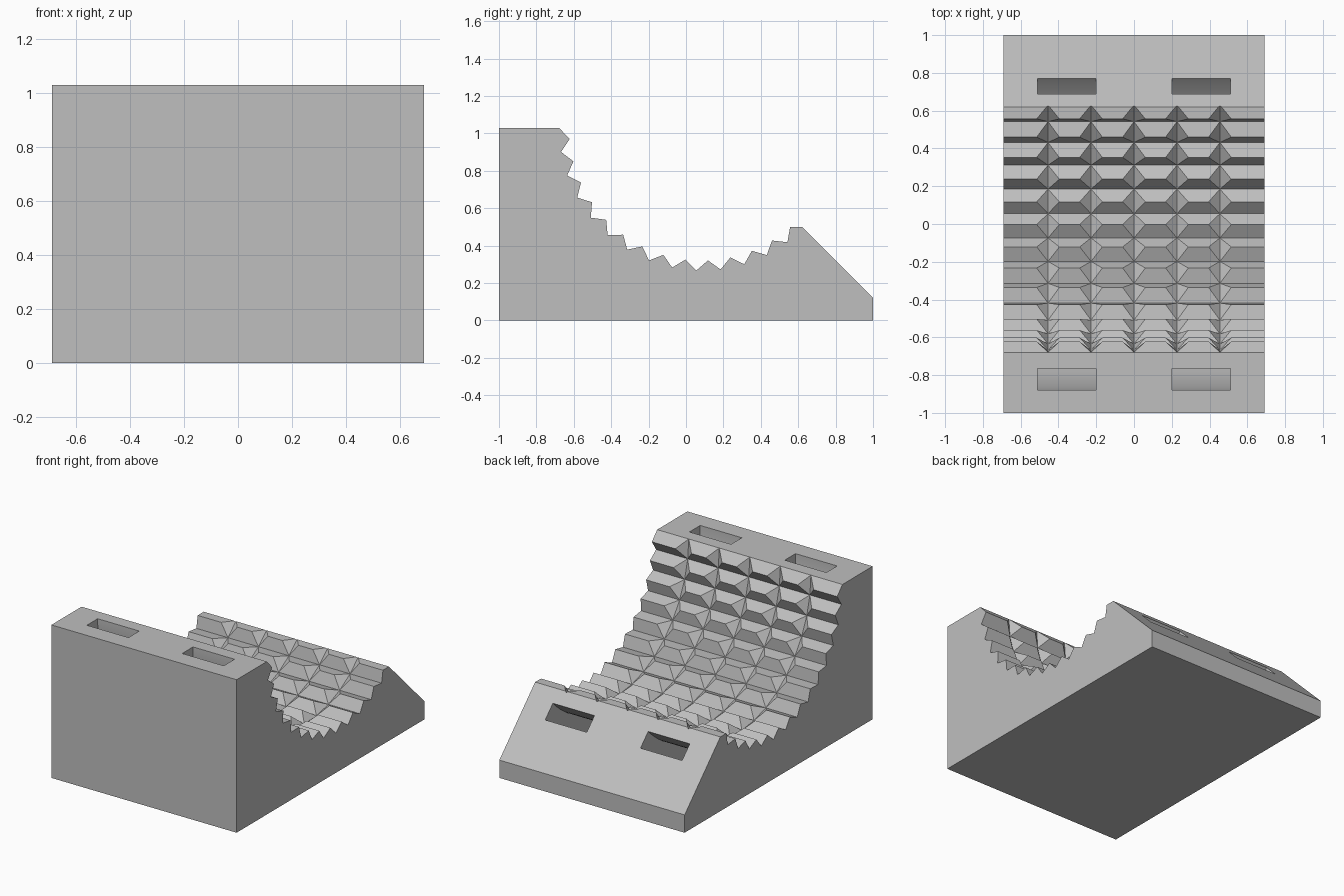
import bpy, bmesh, math

if "Cube" in bpy.data.objects:
    bpy.data.objects.remove(bpy.data.objects["Cube"])

HALF = 0.69                      # half width of the block
CY, CZ = 0.085, 1.03             # centre of the cradle arc
R_VALLEY, R_PEAK = 0.764, 0.71
STEP = 9.75                      # degrees between teeth
TEETH = 14
GROOVES = [-0.455, -0.2275, 0.0, 0.2275, 0.455]
GROOVE_HALF = 0.06

grey = bpy.data.materials.new("light_grey")
grey.diffuse_color = (0.52, 0.52, 0.52, 1)
grey.use_nodes = True
grey.node_tree.nodes["Principled BSDF"].inputs["Base Color"].default_value = grey.diffuse_color


def arc(radius, degrees):
    a = math.radians(degrees)
    return CY + radius * math.cos(a), CZ + radius * math.sin(a)


def make_object(name, bm):
    bmesh.ops.remove_doubles(bm, verts=bm.verts[:], dist=1e-5)
    bmesh.ops.recalc_face_normals(bm, faces=bm.faces[:])
    mesh = bpy.data.meshes.new(name)
    bm.to_mesh(mesh)
    bm.free()
    mesh.materials.append(grey)
    obj = bpy.data.objects.new(name, mesh)
    bpy.context.collection.objects.link(obj)
    return obj


# Block with a toothed cradle, the ridges notched by crosswise grooves
bm = bmesh.new()
cache = {}


def vert(x, p):
    key = (round(x, 4), round(p[0], 4), round(p[1], 4))
    if key not in cache:
        cache[key] = bm.verts.new((x, p[0], p[1]))
    return cache[key]


def face(*points):
    bm.faces.new([vert(x, p) for x, p in points])


valleys = [arc(R_VALLEY, 180 + STEP * i) for i in range(TEETH)]
peaks = [arc(R_PEAK, 180 + STEP * (i + 0.5)) for i in range(TEETH)]
lip, apex = (0.62, 0.50), (0.626, 0.494)
bounds = [-HALF] + GROOVES + [HALF]


def row_spans(inset):
    """Left and right ends of each ridge piece between the grooves."""
    last = len(bounds) - 2
    return [(bounds[i] + (inset if i > 0 else 0),
             bounds[i + 1] - (inset if i < last else 0)) for i in range(last + 1)]


valley_spans, peak_spans, lip_spans = (row_spans(d) for d in (0, GROOVE_HALF, 0.008))

for t in range(TEETH):
    final = t == TEETH - 1
    v0, pk = valleys[t], peaks[t]
    v1 = lip if final else valleys[t + 1]
    end_spans = lip_spans if final else valley_spans
    # both slopes of each tooth
    for (a, b), (c, d), (e, f) in zip(valley_spans, peak_spans, end_spans):
        face((a, v0), (b, v0), (d, pk), (c, pk))
        face((c, pk), (d, pk), (f, v1), (e, v1))
    # groove walls
    for g in GROOVES:
        for s in (-1, 1):
            if final:
                face((g, v0), (g + s * GROOVE_HALF, pk), (g + s * 0.008, lip), (g, apex))
            else:
                face((g, v0), (g + s * GROOVE_HALF, pk), (g, v1))

# plain outer faces
front_low, front_top = (-1, 0), (-1, CZ)
back_top, back_low = (1, 0.12), (1, 0)
face(*[(x, valleys[0]) for x in bounds], (HALF, front_top), (-HALF, front_top))
lip_row = []
for i, (a, b) in enumerate(lip_spans):
    lip_row += [(a, lip), (b, lip)]
    if i < len(GROOVES):
        lip_row.append((GROOVES[i], apex))
face(*lip_row, (HALF, back_top), (-HALF, back_top))
for p, q in ((front_top, front_low), (front_low, back_low), (back_low, back_top)):
    face((-HALF, p), (HALF, p), (HALF, q), (-HALF, q))
side = [front_low, front_top]
for v, pk in zip(valleys, peaks):
    side += [v, pk]
side += [lip, back_top, back_low]
for x in (-HALF, HALF):
    face(*[(x, p) for p in side])
block = make_object("cradle_block", bm)

# Curved strap tunnels running beneath the cradle
for label, x0, x1 in (("left", -0.51, -0.2), ("right", 0.2, 0.51)):
    bm = bmesh.new()
    rings = []
    for i in range(49):
        a = 172 + (324 - 172) * i / 48
        inner, outer = arc(0.85, a), arc(0.965, a)
        rings.append([bm.verts.new((x, *p)) for x, p in
                      ((x0, inner), (x1, inner), (x1, outer), (x0, outer))])
    for r, q in zip(rings, rings[1:]):
        for k in range(4):
            bm.faces.new((r[k], r[(k + 1) % 4], q[(k + 1) % 4], q[k]))
    bm.faces.new(rings[0])
    bm.faces.new(rings[-1])
    cutter = make_object(label + "_strap_tunnel_cutter", bm)
    cutter.hide_render = True
    mod = block.modifiers.new(label + "_strap_tunnel", 'BOOLEAN')
    mod.operation = 'DIFFERENCE'
    mod.solver = 'EXACT'
    mod.object = cutter
    bpy.context.view_layer.objects.active = block
    bpy.ops.object.modifier_apply(modifier=mod.name)
    bpy.data.objects.remove(cutter)

# Smooth tunnel walls, crisp edges elsewhere
bpy.ops.object.select_all(action='DESELECT')
block.select_set(True)
bpy.context.view_layer.objects.active = block
bpy.ops.object.shade_smooth_by_angle(angle=math.radians(8))
